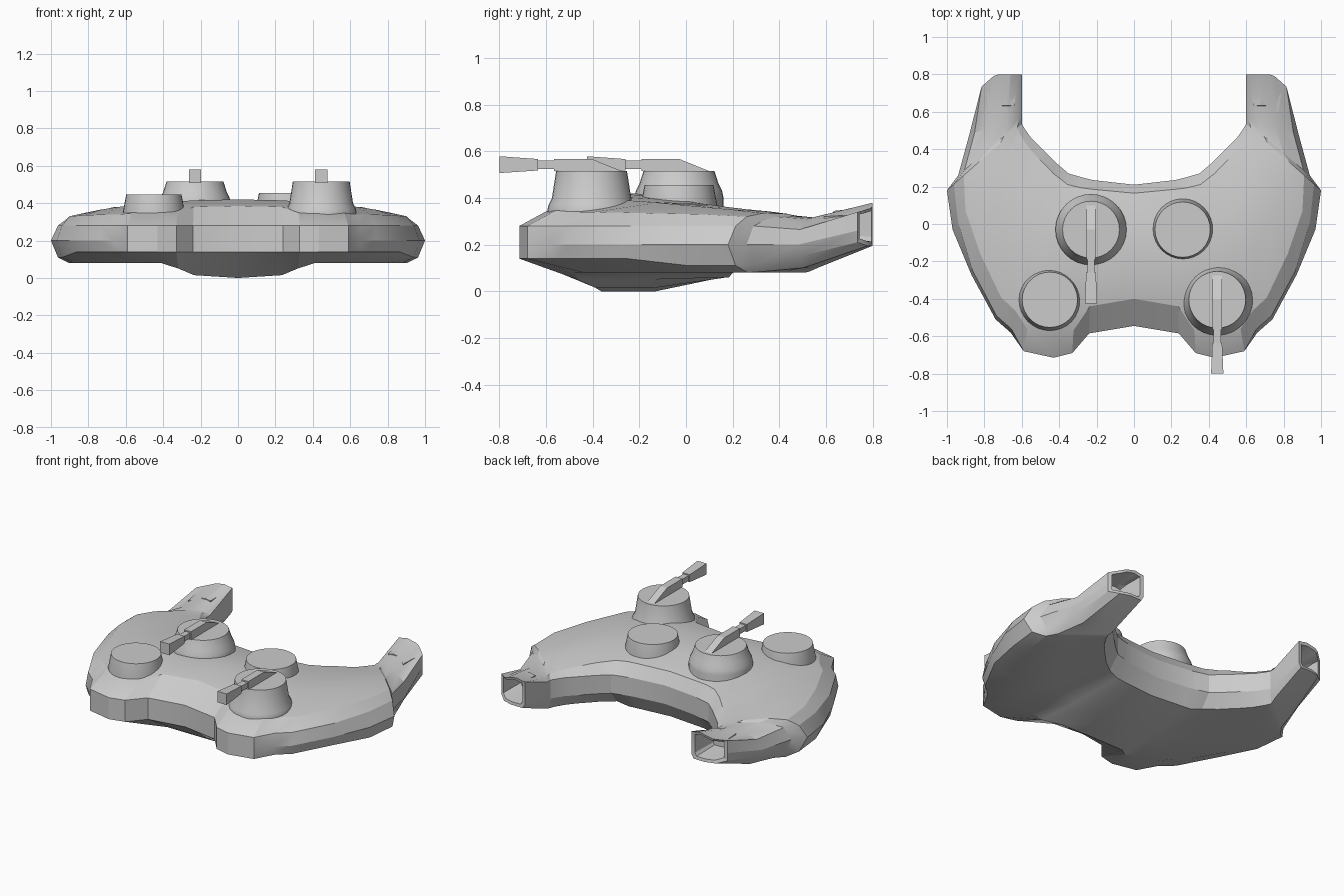
import bpy, bmesh, math
from mathutils import Vector

if "Cube" in bpy.data.objects:
    bpy.data.objects.remove(bpy.data.objects["Cube"])


def finish(name, bm, angle=None):
    bmesh.ops.recalc_face_normals(bm, faces=bm.faces[:])
    me = bpy.data.meshes.new(name)
    bm.to_mesh(me)
    bm.free()
    ob = bpy.data.objects.new(name, me)
    bpy.context.collection.objects.link(ob)
    if angle:
        bpy.ops.object.select_all(action='DESELECT')
        ob.select_set(True)
        bpy.context.view_layer.objects.active = ob
        bpy.ops.object.shade_smooth_by_angle(angle=math.radians(angle))
    return ob


def loft(bm, rings, closed=True):
    vr = [[bm.verts.new(p) for p in r] for r in rings]
    n = len(vr[0])
    for a, b in zip(vr, vr[1:]):
        for i in range(n):
            j = (i + 1) % n
            bm.faces.new((a[i], a[j], b[j], b[i]))
    return vr


# Hull half: stations from the centre line round to the rear arm tip
# front x, y, back x, y, shoulder z, crest z, rear crest z, belly z
stations = [
    (0, -.545, 0, .21, .385, .42, .355, .0),
    (.24, -.585, .22, .235, .38, .415, .355, .015),
    (.33, -.69, .28, .25, .345, .41, .355, .05),
    (.43, -.715, .35, .27, .345, .405, .35, .08),
    (.59, -.68, .42, .33, .345, .39, .34, .08),
    (.66, -.58, .46, .37, .34, .385, .335, .08),
    (.74, -.51, .50, .41, .34, .38, .325, .08),
    (.87, -.27, .55, .46, .335, .365, .315, .08),
    (.97, -.03, .585, .51, .33, .35, .31, .08),
    (1.0, .18, .60, .535, .32, .335, .305, .08),
    (.94, .26, .60, .55, .305, .32, .305, .085),
    (.88, .48, .60, .57, .29, .31, .30, .10),
    (.815, .735, .60, .80, .355, .365, .37, .195),
]
rings = []
for k, (fx, fy, bx, by, zs, zc, zr, zb) in enumerate(stations):
    f, b = Vector((fx, fy)), Vector((bx, by))
    length = (b - f).length
    tip = k == len(stations) - 1
    dz = .06 if tip else 0
    inset = 0 if k < 5 or tip else (.02 if k < 8 else .05) * min(1, length / .5)
    shoulder = min(.145 if k < 2 else .12, .3 * length)
    low = .14 if k < 8 else .11 if k < 11 else .15
    zh = .28 + dz - (.015 if k == 11 else 0)
    rear_z = zb if k > 2 else .06
    sec = [(inset / length, low + dz), (0, .20 + dz), (inset / length, zh),
           (shoulder / length, zs), (.42, zc), (.72, (zc + zr) / 2 + .012),
           (.94, zr), (1, .28 + dz + (.03 if tip else 0)), (1, .16 + dz),
           (.93, rear_z), (.55, zb), (.24, zb)]
    ring = []
    for u, z in sec:
        p = f.lerp(b, u)
        if tip:
            p.y = min(.8, .735 + (.815 - p.x) * .87)
        ring.append(Vector((p.x, p.y, z)))
    rings.append(ring)

# Hollow nozzle in the arm tip
end = rings[-1]
c = sum(end, Vector()) / len(end)
for scale, dy in ((.8, 0), (.62, -.16)):
    rings.append([c + (p - c) * scale + Vector((0, dy, 0)) for p in end])

bm = bmesh.new()
vr = loft(bm, rings)
bm.faces.new(vr[-1])
geom = bm.verts[:] + bm.edges[:] + bm.faces[:]
bmesh.ops.mirror(bm, geom=geom, axis='X', merge_dist=.0005)
bmesh.ops.remove_doubles(bm, verts=bm.verts[:], dist=.0005)
finish("hull", bm, 22)


def lathe(name, x, y, profile, sides=32):
    bm = bmesh.new()
    circle = [2 * math.pi * i / sides for i in range(sides)]
    vr = loft(bm, [[(x + r * math.cos(a), y + r * math.sin(a), z) for a in circle]
                   for r, z in profile])
    bm.faces.new(vr[0])
    bm.faces.new(vr[-1])
    return finish(name, bm, 30)


def gun(name, x, y):
    # y offset, half width, low z, high z from breech to muzzle
    prof = [(.13, .025, .505, .515), (0, .025, .505, .568), (-.16, .025, .515, .568),
            (-.16, .019, .525, .56), (-.23, .019, .525, .56),
            (-.23, .026, .518, .567), (-.395, .033, .507, .579)]
    bm = bmesh.new()
    vr = loft(bm, [[(x - w, y + d, lo), (x + w, y + d, lo),
                    (x + w, y + d, hi), (x - w, y + d, hi)] for d, w, lo, hi in prof])
    bm.faces.new(vr[0])
    bm.faces.new(vr[-1])
    return finish(name, bm)


# Two gun turrets with flared collars
for label, x, y, h in (("front", .445, -.405, .345), ("rear", -.23, -.03, .405)):
    lathe(label + "_turret", x, y, [(.19, .25), (.19, h), (.185, h + .025), (.17, h + .055),
                                   (.152, .515)])
    gun(label + "_gun", x, y)

# Two empty turret mounts
for label, x, y, h in (("front", -.45, -.405, .445), ("rear", .26, -.03, .455)):
    lathe(label + "_mount", x, y, [(.165, .25), (.165, h - .09), (.148, h)])
